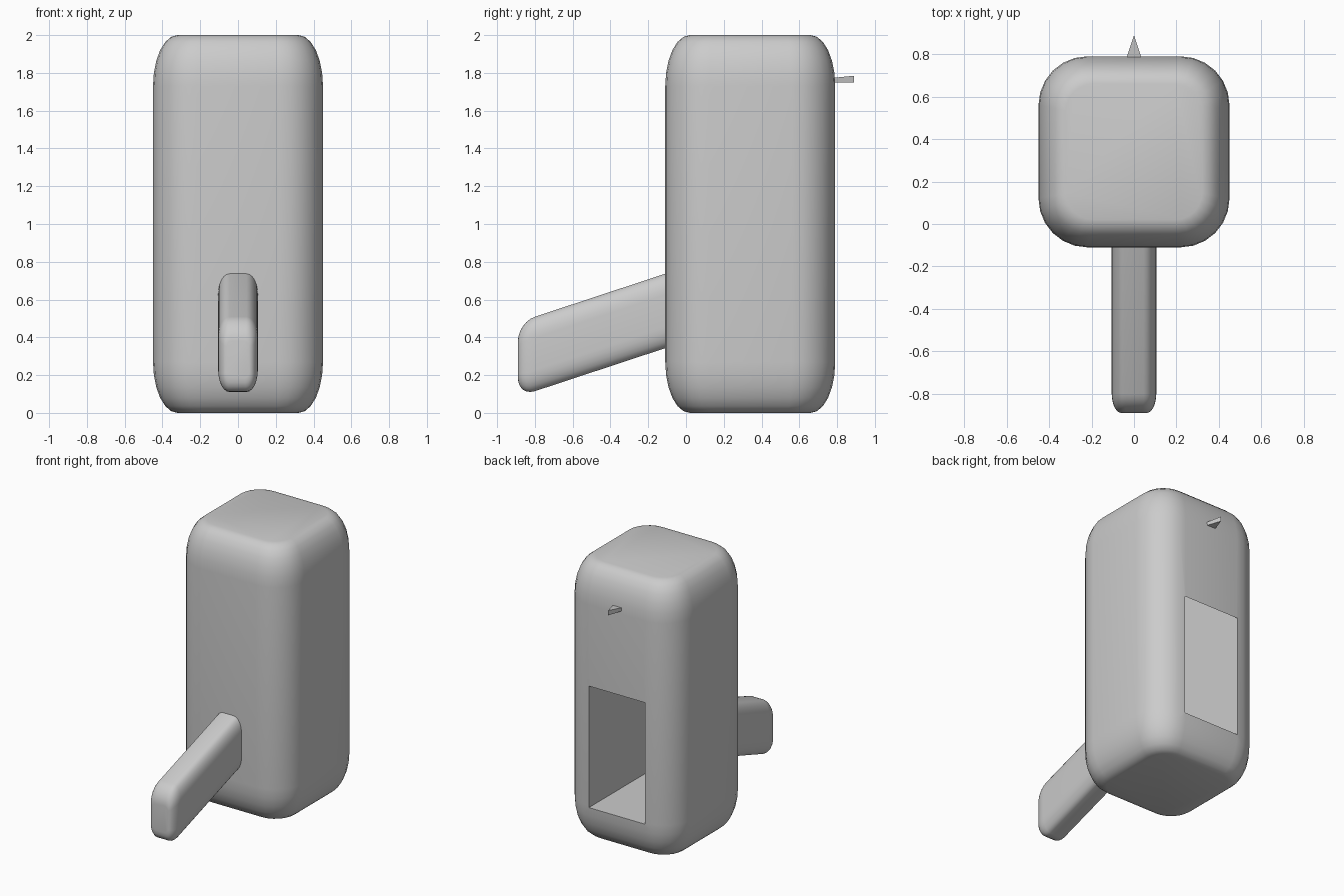
import bpy, bmesh, math

if "Cube" in bpy.data.objects:
    bpy.data.objects.remove(bpy.data.objects["Cube"])

SEG = 6


def finish(name, bm, smooth=True):
    bmesh.ops.recalc_face_normals(bm, faces=bm.faces[:])
    mesh = bpy.data.meshes.new(name)
    bm.to_mesh(mesh)
    bm.free()
    ob = bpy.data.objects.new(name, mesh)
    bpy.context.collection.objects.link(ob)
    bpy.ops.object.select_all(action='DESELECT')
    bpy.context.view_layer.objects.active = ob
    ob.select_set(True)
    if smooth:
        bpy.ops.object.shade_smooth_by_angle(angle=math.radians(35))
    return ob


def rounded_rect(a, b, ra, rb):
    # outline with elliptical corners
    pts = []
    for q, (sx, sy) in enumerate([(1, 1), (-1, 1), (-1, -1), (1, -1)]):
        for i in range(SEG + 1):
            t = math.pi / 2 * (q + i / SEG)
            pts.append((sx * (a - ra) + ra * math.cos(t),
                        sy * (b - rb) + rb * math.sin(t)))
    return pts


def loft(name, rings, place):
    # rings: (half u, half v, corner u, corner v, position w)
    bm = bmesh.new()
    loops = [[bm.verts.new(place(u, v, w)) for u, v in rounded_rect(a, b, ra, rb)]
             for a, b, ra, rb, w in rings]
    n = len(loops[0])
    for l0, l1 in zip(loops, loops[1:]):
        for i in range(n):
            j = (i + 1) % n
            bm.faces.new((l0[i], l0[j], l1[j], l1[i]))
    bm.faces.new(loops[0][::-1])
    bm.faces.new(loops[-1])
    return finish(name, bm)


def prism(name, profile, place, lo, hi):
    bm = bmesh.new()
    ends = [[bm.verts.new(place(u, v, w)) for u, v in profile] for w in (lo, hi)]
    n = len(profile)
    for i in range(n):
        j = (i + 1) % n
        bm.faces.new((ends[0][i], ends[0][j], ends[1][j], ends[1][i]))
    bm.faces.new(ends[0][::-1])
    bm.faces.new(ends[1])
    return finish(name, bm, False)


def end_rings(a, b, ra, rb, du, dv, depth, tip, sign):
    # rounded end, from the tip towards the full section
    out = []
    for i in range(SEG + 1):
        t = math.pi / 2 * i / SEG
        k = 1 - math.sin(t)
        out.append((a - du * k, b - dv * k, ra - du * k * 0.8, rb - dv * k * 0.8,
                    tip + sign * depth * (1 - math.cos(t))))
    return out


# housing: tall box with rounded edges
low = end_rings(0.45, 0.45, 0.23, 0.23, 0.13, 0.13, 0.27, 0.0, 1)
high = end_rings(0.45, 0.45, 0.23, 0.23, 0.13, 0.13, 0.27, 2.0, -1)
body = loft("housing", low + high[::-1], lambda u, v, w: (u, v + 0.34, w))

# cavity at the back, its roof rising inwards
cutter = prism("cavity_cutter",
               [(0.95, 0.26), (0.95, 1.14), (0.79, 1.14), (0.2, 1.7), (0.1, 1.7), (0.1, 0.26)],
               lambda u, v, w: (w, u, v), -0.225, 0.225)
cutter.hide_render = True
mod = body.modifiers.new("cavity", 'BOOLEAN')
mod.operation = 'DIFFERENCE'
mod.solver = 'EXACT'
mod.object = cutter
bpy.context.view_layer.objects.active = body
bpy.ops.object.modifier_apply(modifier=mod.name)
bpy.data.objects.remove(cutter)

# lever: rounded bar sloping down to the front
bar = end_rings(0.105, 0.197, 0.06, 0.11, 0.045, 0.10, 0.09, -0.89, 1)
bar.append((0.105, 0.197, 0.06, 0.11, 0.0))
loft("lever", bar, lambda u, v, w: (u, w, 0.576 + 0.33 * w + v))

# pointer: small flat spike high on the back
prism("pointer", [(-0.04, 0.77), (0.04, 0.77), (0, 0.89)],
      lambda u, v, w: (u, v, w + (0.012 if v > 0.8 and w > 1.76 else 0)), 1.75, 1.773)
